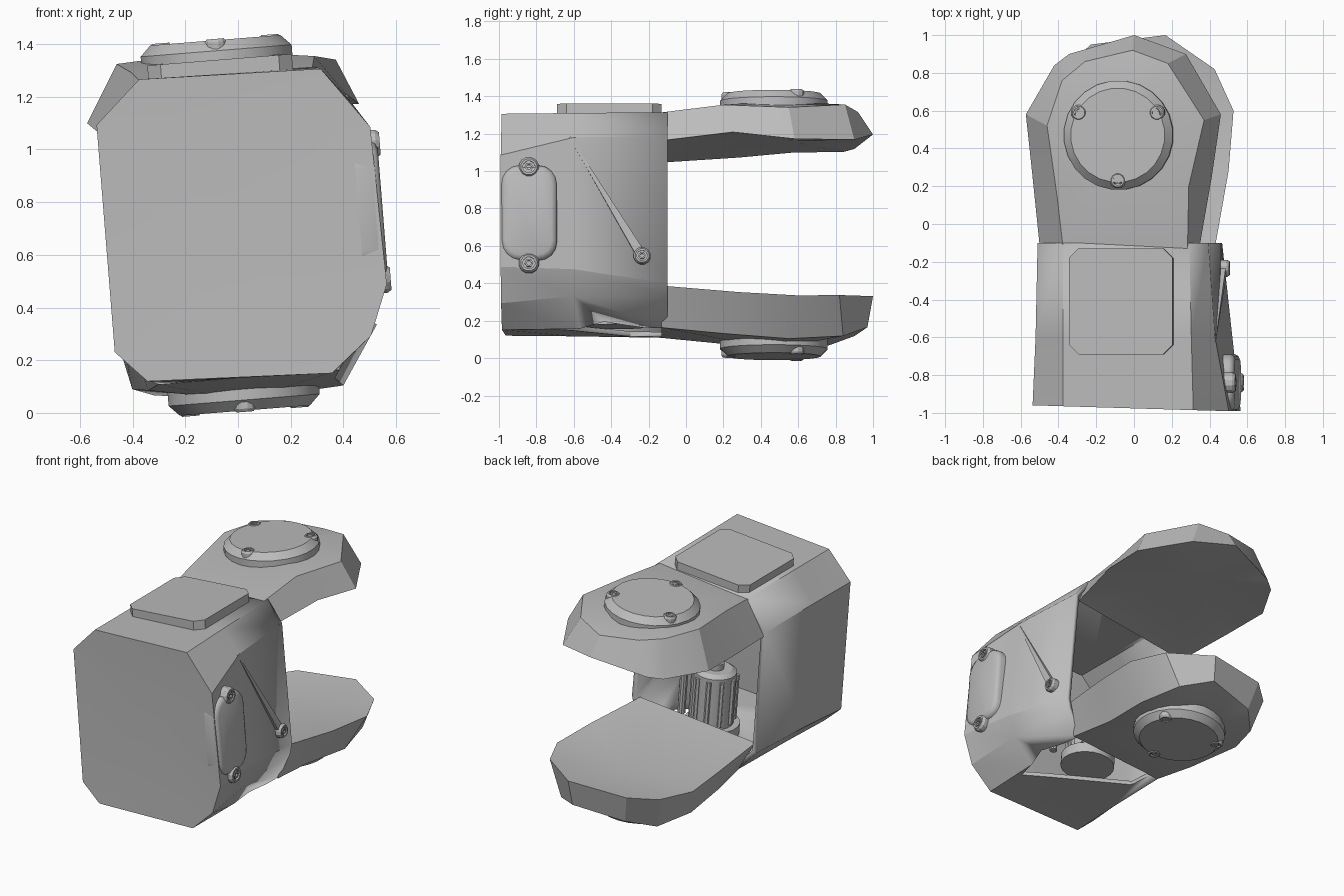
import bpy, bmesh, math
from mathutils import Matrix, Vector

cube = bpy.data.objects.get("Cube")
if cube:
    bpy.data.objects.remove(cube)

mat = bpy.data.materials.new("plain grey")
mat.use_nodes = True
GREY = (0.5, 0.5, 0.5, 1)
mat.diffuse_color = GREY
mat.node_tree.nodes["Principled BSDF"].inputs["Base Color"].default_value = GREY

# The whole bracket leans slightly about its long axis
FRAME = Matrix.Translation((0.01, 0, 0.715)) @ Matrix.Rotation(-0.08, 4, 'Y')


def finish(bm, name, angle):
    bmesh.ops.recalc_face_normals(bm, faces=bm.faces)
    me = bpy.data.meshes.new(name)
    bm.to_mesh(me)
    bm.free()
    ob = bpy.data.objects.new(name, me)
    bpy.context.collection.objects.link(ob)
    me.materials.append(mat)
    ob.matrix_world = FRAME
    bpy.ops.object.select_all(action='DESELECT')
    ob.select_set(True)
    bpy.context.view_layer.objects.active = ob
    bpy.ops.object.shade_smooth_by_angle(angle=math.radians(angle))
    return ob


def loft(rings, name, first=None, last=None, angle=25):
    """Skin rings of equal length; an end is a fan to a point, a flat cap, or open."""
    bm = bmesh.new()
    vs = [[bm.verts.new(p) for p in r] for r in rings]
    n = len(vs[0])
    for a, b in zip(vs, vs[1:]):
        for i in range(n):
            j = (i + 1) % n
            bm.faces.new((a[i], a[j], b[j], b[i]))
    for ring, end in ((vs[0], first), (vs[-1], last)):
        if end == "cap":
            bm.faces.new(ring)
        elif end:
            tip = bm.verts.new(end)
            for i in range(n):
                bm.faces.new((ring[i], ring[(i + 1) % n], tip))
    return finish(bm, name, angle)


def circle(r, n, place, h):
    return [place @ Vector((r * math.cos(a), r * math.sin(a), h))
            for a in (math.tau * (i + 0.5) / n for i in range(n))]


def turned(profile, n, place, name):
    """Lathe (radius, height) pairs along the local axis of place."""
    return loft([circle(r, n, place, h) for r, h in profile], name, "cap", "cap")


def bolt(place, name, size=1.0):
    place = place @ Matrix.Scale(size, 4)
    turned([(.042, -.04), (.042, .012), (.034, .024), (.025, .024), (.025, .012)], 12, place, name)
    turned([(.018, 0), (.018, .022), (.01, .022), (.01, .012)], 6, place, name + "_socket")


def at(u, y, w, axis="up"):
    turn = {"up": Matrix(), "down": Matrix.Rotation(math.pi, 4, 'X'),
            "side": Matrix.Rotation(math.pi / 2, 4, 'Y')}[axis]
    return Matrix.Translation((u, y, w)) @ turn


# Hollow body, open at the back
front = [(-.34, .58), (.35, .565), (.52, .33), (.535, -.27), (.46, -.46),
         (.3, -.59), (-.4, -.565), (-.515, -.445), (-.515, .42)]
middle = [(-.34, .58), (.34, .57), (.455, .43), (.49, -.28), (.44, -.42),
          (.31, -.585), (-.38, -.57), (-.5, -.43), (-.5, .41)]
back = [(-.34, .58), (.33, .575), (.42, .44), (.43, -.35), (.41, -.42),
        (.32, -.58), (-.36, -.58), (-.49, -.42), (-.49, .4)]
body = loft([[(u, -.975 - .03 * u, w) for u, w in front],
             [(u, -.6, w) for u, w in middle],
             [(u, -.1, w) for u, w in back]], "body", first=(-.02, -.955, .01), angle=20)
shell = body.modifiers.new("wall", 'SOLIDIFY')
shell.thickness = 0.03
shell.offset = -1

# Opening in the floor of the body
hole = [(.28, -.7), (.34, -.44), (.3, -.05), (-.3, -.05), (-.29, -.3)]
cutter = loft([[(u, y, w) for u, y in hole] for w in (-.8, -.36)], "floor_cutter", "cap", "cap")
cutter.hide_render = True
cutter.hide_set(True)
cutter.display_type = 'WIRE'
cut = body.modifiers.new("floor_opening", 'BOOLEAN')
cut.operation = 'DIFFERENCE'
cut.object = cutter

# Two faceted arms, each a rim and a narrower crown
upper_rim = [(-.48, -.13, .37), (-.52, .28, .4), (-.55, .58, .43), (-.4, .84, .42), (-.32, .9, .43),
             (.03, 1, .48), (.3, .9, .43), (.485, .58, .42), (.44, .25, .46), (.37, -.13, .42)]
upper_crown = [(-.34, -.13, .575), (-.37, .15, .61), (-.42, .52, .645), (-.34, .76, .645),
               (-.22, .86, .63), (.03, .92, .6), (.22, .85, .625), (.41, .55, .595),
               (.33, .2, .615), (.32, -.13, .575)]
lower_rim = [(-.46, -.13, .37), (-.48, .28, .4), (-.5, .58, .41), (-.42, .82, .4), (-.27, .95, .39),
             (.125, 1, .395), (.385, .82, .41), (.485, .6, .42), (.46, .28, .4), (.39, -.13, .36)]
lower_crown = [(-.36, -.13, .58), (-.4, .15, .6), (-.46, .52, .59), (-.38, .76, .62),
               (-.24, .9, .58), (.1, .97, .56), (.27, .84, .62), (.34, .55, .64),
               (.31, .2, .61), (.33, -.13, .58)]
for s, name, rim, crown in ((1, "upper", upper_rim, upper_crown),
                            (-1, "lower", lower_rim, lower_crown)):
    rings = [[(u, y, s * w) for u, y, w in ring] for ring in (rim, crown)]
    loft(rings, name + "_arm", (-.03, .55, s * .45), (-.045, .48, s * .665))
    # Round cover with three sunken bolts
    facing = "up" if s > 0 else "down"
    turned([(.29, 0), (.29, .065), (.25, .105)], 24, at(-.04, .47, s * .6, facing), name + "_cover")
    for k in range(3):
        a = math.radians(-90 + 120 * k)
        bolt(at(-.04 + .24 * math.cos(a), .47 + .24 * math.sin(a), s * .686, facing),
             f"{name}_cover_bolt_{k + 1}")


# Top pad with clipped corners
def clipped(hu, hy, c, w):
    pts = [(hu - c, hy), (hu, hy - c), (hu, c - hy), (hu - c, -hy),
           (c - hu, -hy), (-hu, c - hy), (-hu, hy - c), (c - hu, hy)]
    return [(u - .03, y - .41, w) for u, y in pts]


loft([clipped(.275, .28, .05, w) for w in (.55, .63)], "top_pad", "cap", "cap")


# Rounded side panel held by two bolts
def rounded(hy, hw, r, u):
    ring = []
    for k, (sy, sw) in enumerate(((1, 1), (-1, 1), (-1, -1), (1, -1))):
        for i in range(5):
            a = math.pi / 2 * (k + i / 4)
            ring.append((u, -.84 + sy * (hy - r) + r * math.cos(a),
                         .02 + sw * (hw - r) + r * math.sin(a)))
    return ring


loft([rounded(.15, .255, .1, .45), rounded(.15, .255, .1, .515),
      rounded(.142, .247, .095, .533), rounded(.122, .227, .08, .542)],
     "side_panel", "cap", "cap", 50)
for w, name in ((.265, "upper"), (-.25, "lower")):
    bolt(at(.52, -.84, w, "side"), name + "_panel_bolt", 1.3)

# Tapered brace on the side wall, ending in a bolt
tip, foot = Vector((.455, -.62, .43)), Vector((.44, -.24, -.2))
aim = Matrix.Translation(foot) @ (tip - foot).to_track_quat('Z', 'Y').to_matrix().to_4x4()
loft([circle(.035, 4, aim, 0), circle(.005, 4, aim, (tip - foot).length)], "side_brace", "cap", "cap")
bolt(at(.455, -.235, -.205, "side"), "brace_bolt", 1.1)

# Ribbed motor inside, with a slim rod beside it
motor = at(.02, -.37, -.51)
turned([(.17, -.04), (.17, .03), (.13, .03), (.13, .37), (.1, .39), (.05, .39), (.05, .43)],
       20, motor, "motor")
for k in range(10):
    a = math.tau * k / 10
    rib = motor @ Matrix.Translation((.13 * math.cos(a), .13 * math.sin(a), .05))
    turned([(.016, 0), (.016, .3)], 6, rib, f"motor_rib_{k + 1}")
turned([(.025, 0), (.025, .45)], 10, at(.27, -.41, -.53), "inner_rod")
